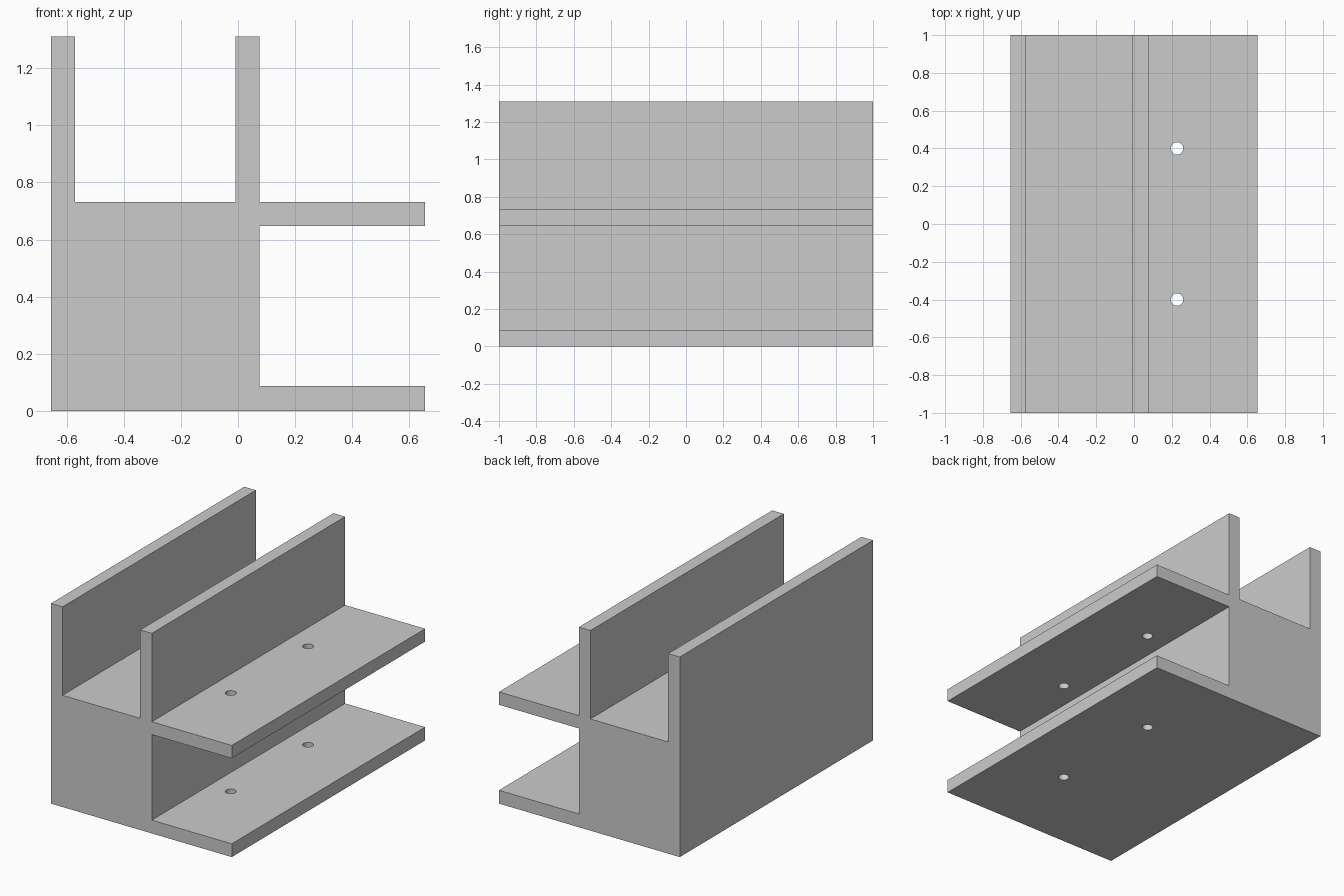
import bpy, bmesh
from mathutils import Matrix

if "Cube" in bpy.data.objects:
    bpy.data.objects.remove(bpy.data.objects["Cube"])

S, T, B = 0.655, 0.084, 0.731   # half width, wall thickness, core block size
X1 = -S + B                     # right face of the core block
H = 2 * S                       # overall height
HOLE_X, HOLE_Y, HOLE_R = 0.228, 0.4, 0.033


def make_object(name, bm):
    bmesh.ops.recalc_face_normals(bm, faces=bm.faces)
    mesh = bpy.data.meshes.new(name)
    bm.to_mesh(mesh)
    bm.free()
    obj = bpy.data.objects.new(name, mesh)
    bpy.context.collection.objects.link(obj)
    return obj


# Extruded profile: solid core, two upright walls, two side shelves
profile = [(-S, 0), (S, 0), (S, T + 0.003), (X1, T + 0.003), (X1, B - T), (S, B - T),
           (S, B), (X1, B), (X1, H), (X1 - T, H), (X1 - T, B),
           (-S + T, B), (-S + T, H), (-S, H)]
bm = bmesh.new()
face = bm.faces.new([bm.verts.new((x, -1, z)) for x, z in profile])
side = bmesh.ops.extrude_face_region(bm, geom=[face], use_keep_orig=True)
bmesh.ops.translate(bm, vec=(0, 2, 0),
                    verts=[g for g in side["geom"] if isinstance(g, bmesh.types.BMVert)])
bracket = make_object("corner_bracket", bm)

# Drill cutters: two screw holes straight through both shelves
bm = bmesh.new()
for y in (-HOLE_Y, HOLE_Y):
    bmesh.ops.create_cone(bm, cap_ends=True, segments=24, radius1=HOLE_R, radius2=HOLE_R,
                          depth=1.2, matrix=Matrix.Translation((HOLE_X, y, B / 2)))
cutter = make_object("hole_cutter", bm)
cutter.hide_render = True

# Cut the holes and discard the cutter
mod = bracket.modifiers.new("screw_holes", 'BOOLEAN')
mod.operation = 'DIFFERENCE'
mod.solver = 'EXACT'
mod.object = cutter
bpy.context.view_layer.objects.active = bracket
bracket.select_set(True)
bpy.ops.object.modifier_apply(modifier=mod.name)
bpy.data.objects.remove(cutter)
bpy.ops.object.shade_smooth_by_angle()
